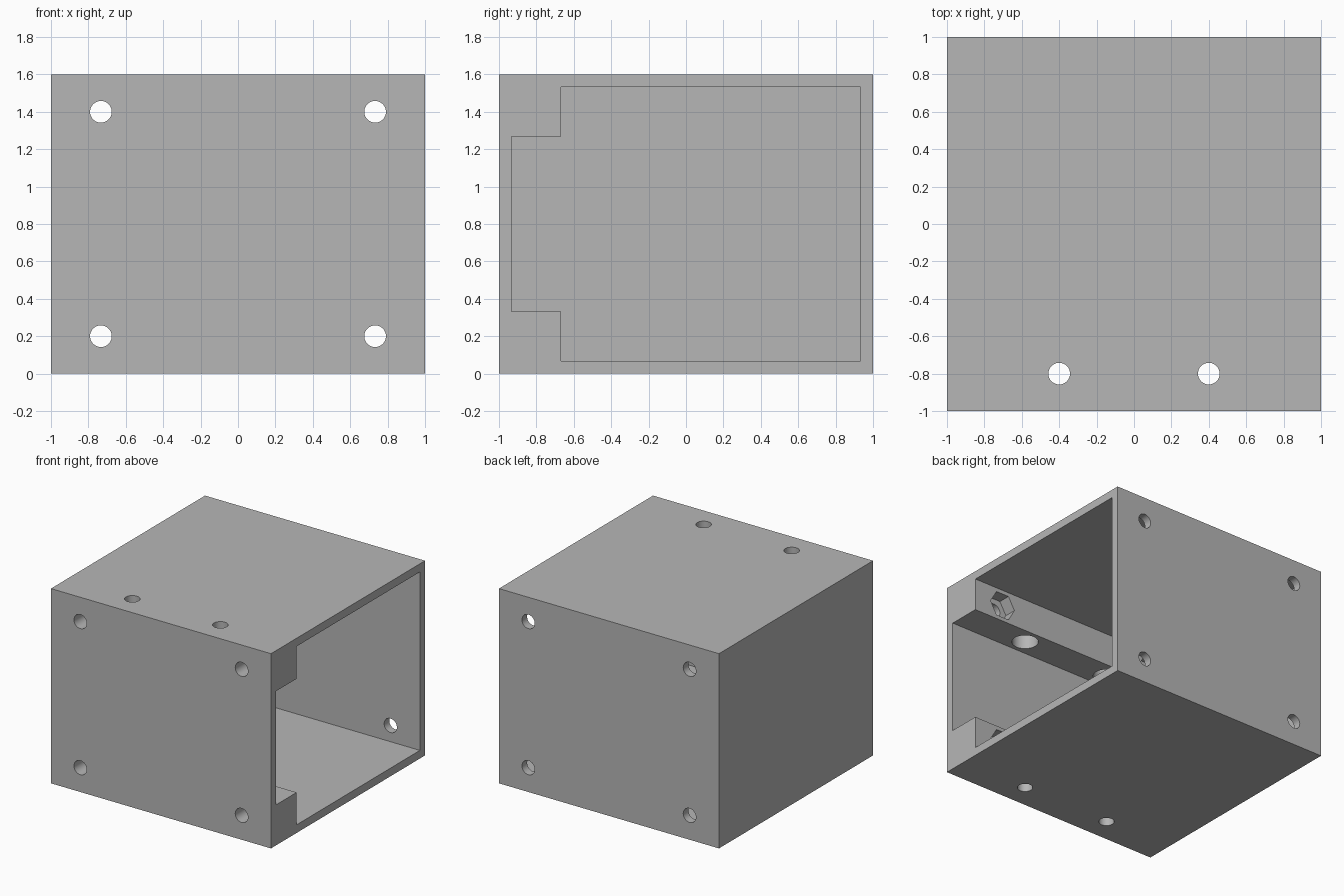
import bpy, bmesh, math
from mathutils import Matrix

if "Cube" in bpy.data.objects:
    bpy.data.objects.remove(bpy.data.objects["Cube"])

grey = bpy.data.materials.new("plain grey")
grey.diffuse_color = (0.47, 0.47, 0.47, 1)
grey.use_nodes = True
grey.node_tree.nodes["Principled BSDF"].inputs["Base Color"].default_value = grey.diffuse_color
W = 0.067          # wall thickness
BAR = 0.333        # depth and height of the front rails
H = 1.6


def prism(name, profile, x0, x1):
    """Extrude a (y, z) profile along x."""
    bm = bmesh.new()
    face = bm.faces.new([bm.verts.new((x0, y, z)) for y, z in profile])
    ext = bmesh.ops.extrude_face_region(bm, geom=[face])
    moved = [v for v in ext["geom"] if isinstance(v, bmesh.types.BMVert)]
    bmesh.ops.translate(bm, verts=moved, vec=(x1 - x0, 0, 0))
    bmesh.ops.recalc_face_normals(bm, faces=bm.faces)
    me = bpy.data.meshes.new(name)
    bm.to_mesh(me)
    bm.free()
    ob = bpy.data.objects.new(name, me)
    bpy.context.collection.objects.link(ob)
    me.materials.append(grey)
    return ob


def drill(name, radius, length, loc, axis, sides=32):
    """Cutter rod centred on loc, along y or z."""
    bm = bmesh.new()
    m = Matrix.Translation(loc)
    if axis == "y":
        m = m @ Matrix.Rotation(math.pi / 2, 4, "X")
    if sides == 6:   # corners point along x
        m = m @ Matrix.Rotation(math.pi / 2, 4, "Z")
    bmesh.ops.create_cone(bm, cap_ends=True, segments=sides, radius1=radius,
                          radius2=radius, depth=length, matrix=m)
    me = bpy.data.meshes.new(name)
    bm.to_mesh(me)
    bm.free()
    me.materials.append(grey)
    ob = bpy.data.objects.new(name, me)
    bpy.context.collection.objects.link(ob)
    return ob


def cut(body, tool):
    mod = body.modifiers.new("cut", "BOOLEAN")
    mod.operation, mod.solver, mod.object = "DIFFERENCE", "EXACT", tool
    bpy.context.view_layer.objects.active = body
    bpy.ops.object.modifier_apply(modifier=mod.name)
    bpy.data.objects.remove(tool)


# Housing block, hollowed from the right with square rails left along the front
housing = prism("housing", [(-1, 0), (1, 0), (1, H), (-1, H)], -1, 1)
cavity = [(1 - W, W), (1 - W, H - W), (BAR - 1, H - W), (BAR - 1, H - BAR),
          (W - 1, H - BAR), (W - 1, BAR), (BAR - 1, BAR), (BAR - 1, W)]
cut(housing, prism("cavity_cutter", cavity, W - 1, 1.2))

# Front to back screw holes, with hexagonal nut pockets behind the rails
for x in (-0.733, 0.733):
    for z in (0.2, H - 0.2):
        cut(housing, drill("screw_cutter", 0.058, 2.4, (x, 0, z), "y"))
        cut(housing, drill("nut_cutter", 0.117, 0.2, (x, BAR - 1, z), "y", 6))

# Vertical screw holes, widened on the inner faces of the rails
for x in (-0.4, 0.4):
    cut(housing, drill("vertical_cutter", 0.058, 2, (x, -0.8, H / 2), "z"))
    for z in (BAR, H - BAR):
        cut(housing, drill("counterbore_cutter", 0.1, 0.4, (x, -0.8, z), "z"))

# Smooth hole walls, sharp box edges
bpy.ops.object.select_all(action="DESELECT")
housing.select_set(True)
bpy.context.view_layer.objects.active = housing
bpy.ops.object.shade_smooth_by_angle(angle=math.radians(30))
